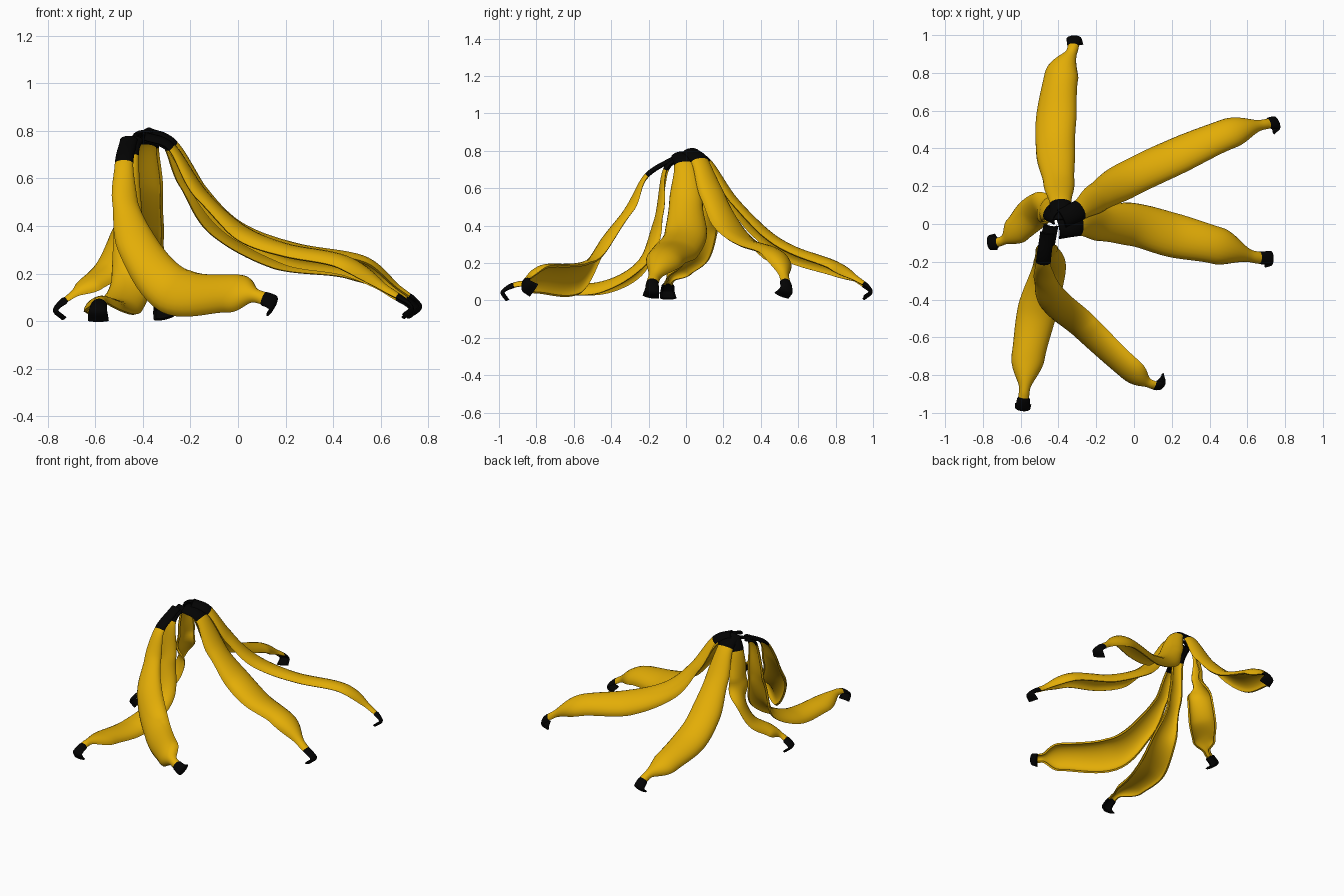
import bpy
import math
from mathutils import Vector, Matrix

cube = bpy.data.objects.get("Cube")
if cube:
    bpy.data.objects.remove(cube, do_unlink=True)


def make_material(name, colour):
    mat = bpy.data.materials.new(name)
    mat.use_nodes = True
    mat.diffuse_color = colour
    bsdf = mat.node_tree.nodes["Principled BSDF"]
    bsdf.inputs["Base Color"].default_value = colour
    bsdf.inputs["Roughness"].default_value = 0.6
    return mat


YELLOW = make_material("peel yellow", (0.77, 0.42, 0.002, 1))
BLACK = make_material("stem black", (0.001, 0.001, 0.001, 1))

STEPS = 10          # samples between path points
ACROSS = 12         # quads across a strip
STEM_END = 1.0      # path position where the black stem turns yellow
TIP_START = 6.3     # path position where the black tip begins
HOOK_START = 7      # path position where the tip curls under
WIDTHS = [0.5, 0.52, 0.75, 0.95, 1.0, 0.84, 0.27, 0.27, 0.27]
DEPTHS = [0.6, 0.6, 0.6, 0.6, 0.6, 0.7, 1.0, 0.4, 0.3]


def spline(values, f):
    """Smooth interpolation of vectors at path position f."""
    last = len(values) - 1
    i = min(int(f), last - 1)
    t = f - i
    b, c = values[i], values[i + 1]
    a = values[i - 1] if i > 0 else b * 2 - c
    d = values[i + 2] if i + 2 <= last else c * 2 - b
    return (b * 2 + (c - a) * t + (a * 2 - b * 5 + c * 4 - d) * t ** 2
            + (b * 3 - a - c * 3 + d) * t ** 3) * 0.5


def lerp(values, f):
    i = min(int(f), len(values) - 2)
    t = f - i
    t = t * t * (3 - 2 * t)
    return values[i] + (values[i + 1] - values[i]) * t


def tangent_at(path, f):
    ahead = spline(path, min(f + 0.05, len(path) - 1))
    return (ahead - spline(path, max(f - 0.05, 0))).normalized()


def side_at(path, f, turn):
    """Direction across the strip, rolled about the path."""
    tangent = tangent_at(path, f)
    side = tangent.cross(Vector((0, 0, 1))).normalized()
    return Matrix.Rotation(turn, 3, tangent) @ side


def peel_strip(name, points, half_width, roll=0, stem=1):
    """Arched sheet swept along a path given in hundredths of a unit."""
    path = [Vector(p) / 100 for p in points]
    roll = math.radians(roll)
    # The tip curls under, towards the inside of the peel
    tip_side = side_at(path, HOOK_START, roll)
    inward = tangent_at(path, HOOK_START).cross(tip_side)
    path.append(path[-1] + inward * 0.055)

    rows = (len(path) - 1) * STEPS
    verts, faces, slots = [], [], []
    for r in range(rows + 1):
        f = r / STEPS
        ramp = min(max((f - 2) / 2, 0), 1)
        if f > TIP_START:
            side = tip_side
            w = 0.034 + 0.006 * (f - TIP_START)
        else:
            side = side_at(path, f, roll * ramp)
            w = half_width * lerp(WIDTHS, f) * (stem + (1 - stem) * ramp)
        normal = side.cross(tangent_at(path, f)).normalized()
        depth = w * lerp(DEPTHS, f)
        centre = spline(path, f)
        for j in range(ACROSS + 1):
            a = math.pi * (j / ACROSS - 0.5)
            verts.append(centre + side * w * math.sin(a)
                         + normal * depth * (math.cos(a) - 0.5))
    n = ACROSS + 1
    for r in range(rows):
        f = (r + 0.5) / STEPS
        for j in range(ACROSS):
            k = r * n + j
            faces.append((k, k + 1, k + n + 1, k + n))
            slots.append(int(f < STEM_END or f > TIP_START))

    mesh = bpy.data.meshes.new(name)
    mesh.from_pydata(verts, [], faces)
    mesh.materials.append(YELLOW)
    mesh.materials.append(BLACK)
    for poly, slot in zip(mesh.polygons, slots):
        poly.material_index = slot
    obj = bpy.data.objects.new(name, mesh)
    bpy.context.collection.objects.link(obj)

    # Rind thickness, kept inside the outer skin
    rind = obj.modifiers.new("rind", "SOLIDIFY")
    rind.thickness = 0.012
    rind.offset = -1

    bpy.ops.object.select_all(action="DESELECT")
    obj.select_set(True)
    bpy.context.view_layer.objects.active = obj
    bpy.ops.object.modifier_apply(modifier=rind.name)
    bpy.ops.object.shade_smooth_by_angle(angle=math.radians(40))


# Strips falling away from the shared stem
peel_strip("back_strip", [
    (-39, 2, 79), (-39, 12, 74), (-40, 24, 55), (-42, 40, 37),
    (-42, 56, 26), (-39, 79, 18), (-33, 92, 11), (-32, 99, 5)], 0.11, -15)
peel_strip("back_left_strip", [
    (-38, 3, 80), (-28, 8, 75), (-18, 15, 57), (-4, 24, 40),
    (20, 36, 29), (50, 49, 24), (68, 53, 13), (76, 54, 6)], 0.105, -25)
peel_strip("left_strip", [
    (-40, -2, 78), (-28, 0, 73), (-16, 0, 54), (0, 0, 38),
    (20, -5, 29), (45, -11, 24), (63, -17, 13), (73, -18, 6)], 0.12, -12)
peel_strip("front_left_strip", [
    (-46, -5, 77), (-48, -21, 67), (-47, -30, 50), (-42, -42, 33),
    (-27, -56, 14), (-3, -78, 13), (8, -85, 11), (15, -86, 8)],
    0.11, 55, 0.68)
peel_strip("front_strip", [
    (-44, -1, 77), (-46, -11, 70), (-46, -15, 44), (-45, -24, 19),
    (-51, -45, 7), (-56, -70, 7), (-58, -88, 9), (-59, -98, 5)],
    0.105, 0, 0.75)
peel_strip("right_strip", [
    (-41, 4, 79), (-46, 7, 71), (-48, 8, 52), (-50, 8, 36),
    (-55, 4, 23), (-63, -4, 16), (-70, -9, 11), (-77, -10, 5)], 0.09)
